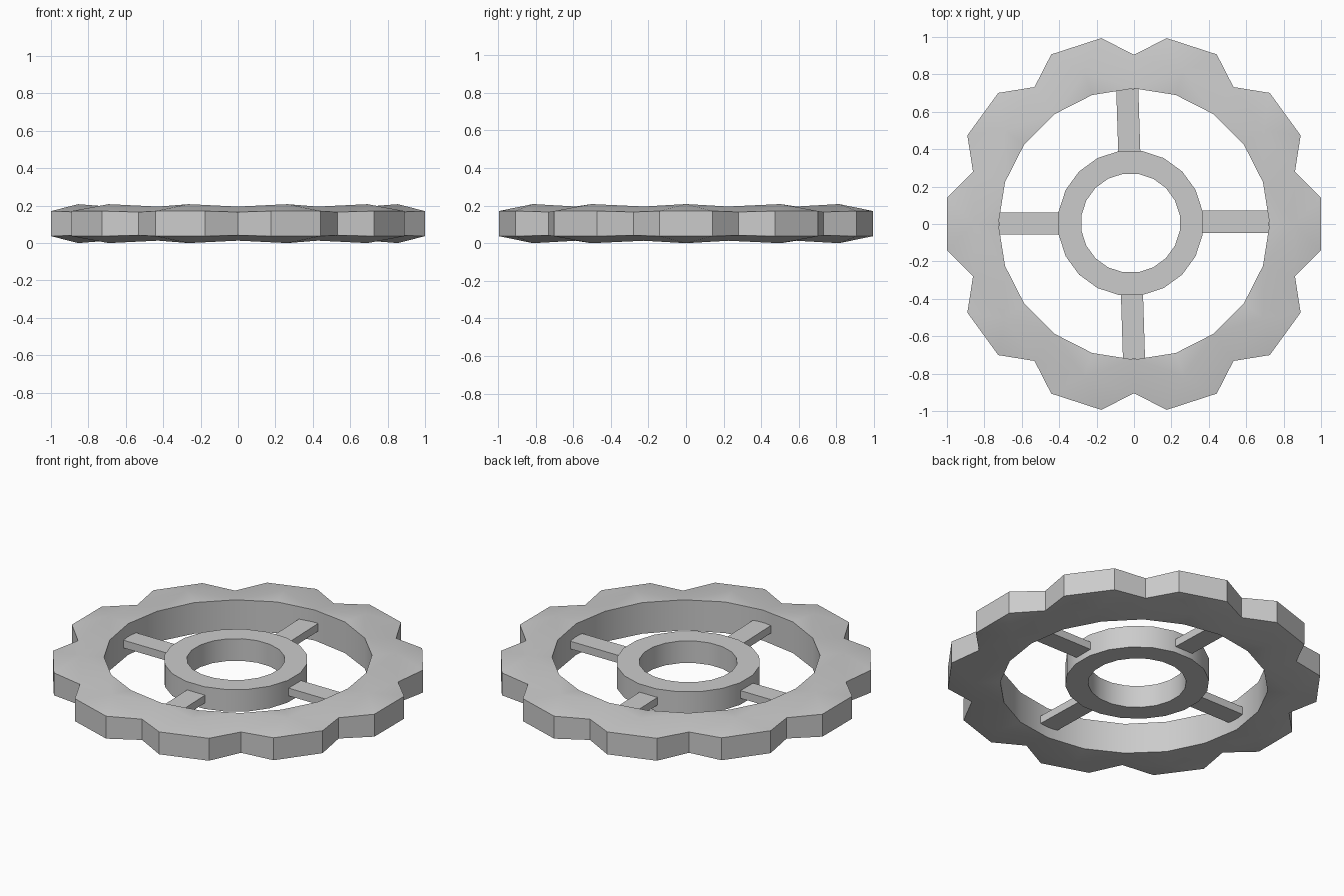
import bpy, bmesh
from math import cos, sin, radians
from mathutils import Vector

if "Cube" in bpy.data.objects:
    bpy.data.objects.remove(bpy.data.objects["Cube"])

MID = 0.104  # height of the mid plane


def polar(r, deg, z, c=(0, 0)):
    return (c[0] + r * cos(radians(deg)), c[1] + r * sin(radians(deg)), z)


def finish(name, bm, smooth=True):
    bmesh.ops.recalc_face_normals(bm, faces=bm.faces)
    me = bpy.data.meshes.new(name)
    bm.to_mesh(me)
    bm.free()
    ob = bpy.data.objects.new(name, me)
    bpy.context.collection.objects.link(ob)
    if smooth:
        bpy.ops.object.select_all(action='DESELECT')
        ob.select_set(True)
        bpy.context.view_layer.objects.active = ob
        bpy.ops.object.shade_smooth_by_angle(angle=radians(25))
    return ob


# Toothed outer ring: ten teeth, each with a raised ridge point at its root
def toothed_ring(teeth=10):
    bm = bmesh.new()
    step = 360 / teeth
    sides = []
    for s in (1, -1):
        rows = []
        for i in range(teeth):
            a = i * step
            new = lambda r, d, h: bm.verts.new(polar(r, d, MID + s * h))
            rows.append(dict(
                inner=new(0.725, a, 0.093), inner_gap=new(0.725, a + step / 2, 0.091),
                peak=new(0.855, a, 0.104), left=new(1.009, a - 8, 0.067),
                right=new(1.009, a + 8, 0.067), gap=new(0.905, a + step / 2, 0.062)))
        for i, t in enumerate(rows):
            p = rows[i - 1]
            bm.faces.new((t['peak'], t['left'], t['right']))
            for gap, gin, corner in ((t['gap'], t['inner_gap'], t['right']),
                                     (p['gap'], p['inner_gap'], t['left'])):
                bm.faces.new((t['peak'], corner, gap))
                bm.faces.new((t['peak'], gap, gin))
                bm.faces.new((t['peak'], gin, t['inner']))
        sides.append(rows)
    # outer and inner walls
    loops = [([v for t in rows for v in (t['left'], t['right'], t['gap'])],
              [v for t in rows for v in (t['inner'], t['inner_gap'])]) for rows in sides]
    for top, low in zip(*loops):
        for i in range(len(top)):
            bm.faces.new((top[i - 1], top[i], low[i], low[i - 1]))
    return finish("toothed_ring", bm)


# Hub: plain square-section ring, slightly off centre
def hub(n=20, c=(-0.018, 0.005)):
    bm = bmesh.new()
    section = [(0.39, 0.039), (0.39, 0.171), (0.266, 0.171), (0.266, 0.039)]
    rings = [[bm.verts.new(polar(r, (i + 0.5) * 360 / n, z, c)) for r, z in section]
             for i in range(n)]
    for i in range(n):
        a, b = rings[i - 1], rings[i]
        for k in range(4):
            bm.faces.new((a[k - 1], a[k], b[k], b[k - 1]))
    return finish("hub", bm)


# Spoke: flat bar between two plan points
def spoke(name, start, end, width=0.118, z0=0.076, z1=0.122):
    a, b = Vector(start), Vector(end)
    d = (b - a).normalized()
    side = Vector((-d.y, d.x)) * width / 2
    bm = bmesh.new()
    low = [bm.verts.new((*p, z0)) for p in (a - side, b - side, b + side, a + side)]
    f = bm.faces.new(low)
    top = bmesh.ops.extrude_face_region(bm, geom=[f])['geom']
    bmesh.ops.translate(bm, vec=(0, 0, z1 - z0),
                        verts=[v for v in top if isinstance(v, bmesh.types.BMVert)])
    return finish(name, bm, smooth=False)


toothed_ring()
hub()
spoke("spoke_right", (0.36, 0.012), (0.722, 0.012))
spoke("spoke_left", (-0.39, 0.002), (-0.722, 0.002))
spoke("spoke_back", (-0.025, 0.38), (-0.036, 0.722))
spoke("spoke_front", (-0.011, -0.37), (0.0, -0.722))
